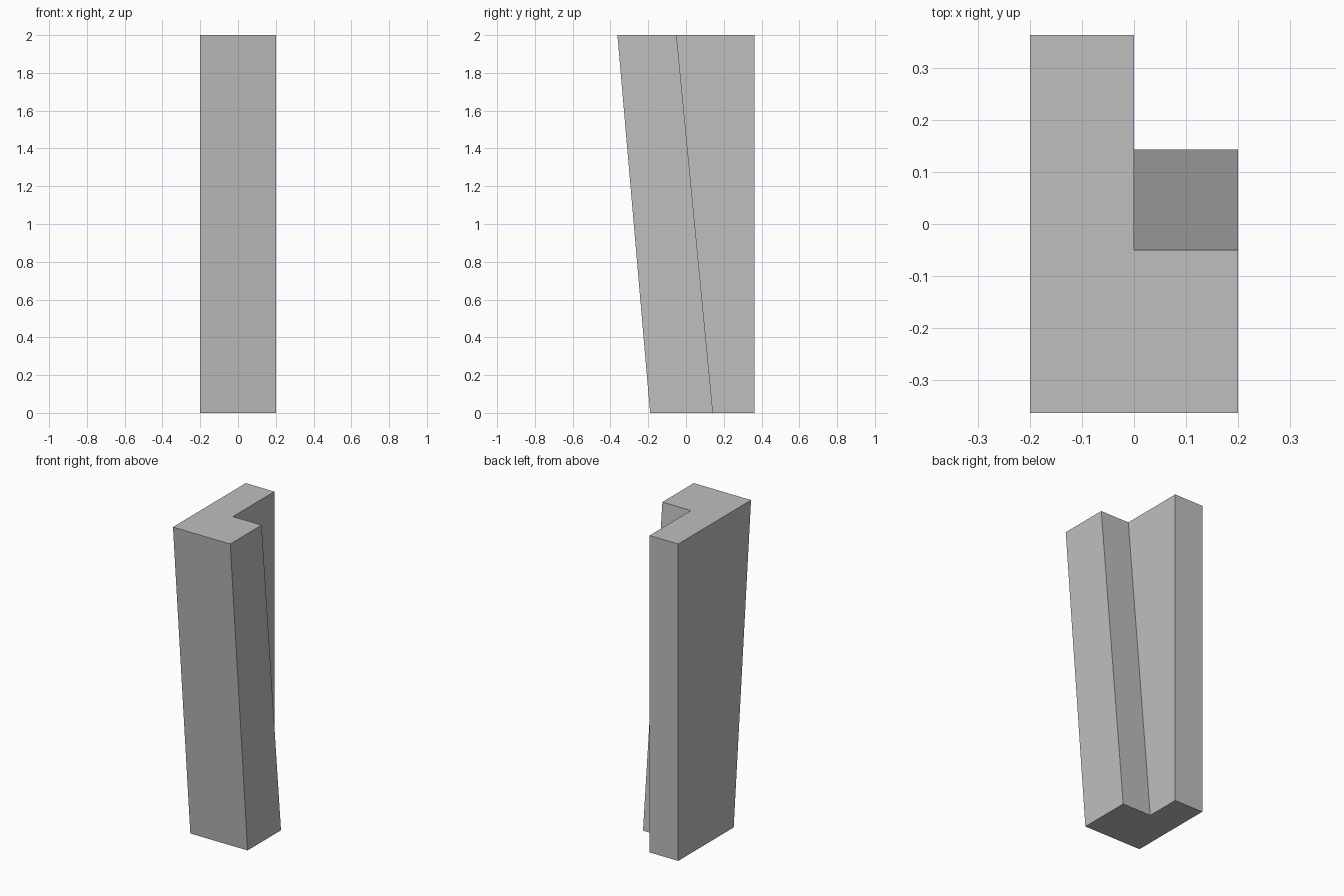
import bpy
import bmesh

cube = bpy.data.objects.get("Cube")
if cube:
    bpy.data.objects.remove(cube, do_unlink=True)

HALF_WIDTH, BACK, HEIGHT = 0.2, 0.363, 2.0

grey = bpy.data.materials.new("plain grey")
grey.use_nodes = True
colour = (0.52, 0.52, 0.52, 1)
grey.diffuse_color = colour
grey.node_tree.nodes["Principled BSDF"].inputs["Base Color"].default_value = colour


def l_section(bm, z, front, step):
    """L-shaped ring: full width in front, right half reaching the back."""
    outline = [(-HALF_WIDTH, front), (HALF_WIDTH, front), (HALF_WIDTH, step),
               (0, step), (0, BACK), (-HALF_WIDTH, BACK)]
    return [bm.verts.new((x, y, z)) for x, y in outline]


# Post: L-section lofted so the front and the step lean forward
bm = bmesh.new()
bottom = l_section(bm, 0, -0.19, 0.143)
top = l_section(bm, HEIGHT, -BACK, -0.05)
bm.faces.new(bottom[::-1])
bm.faces.new(top)
for i in range(len(bottom)):
    j = (i + 1) % len(bottom)
    bm.faces.new((bottom[i], bottom[j], top[j], top[i]))
bmesh.ops.recalc_face_normals(bm, faces=bm.faces)

mesh = bpy.data.meshes.new("leaning_post")
bm.to_mesh(mesh)
bm.free()
mesh.materials.append(grey)
post = bpy.data.objects.new("leaning_post", mesh)
bpy.context.collection.objects.link(post)
